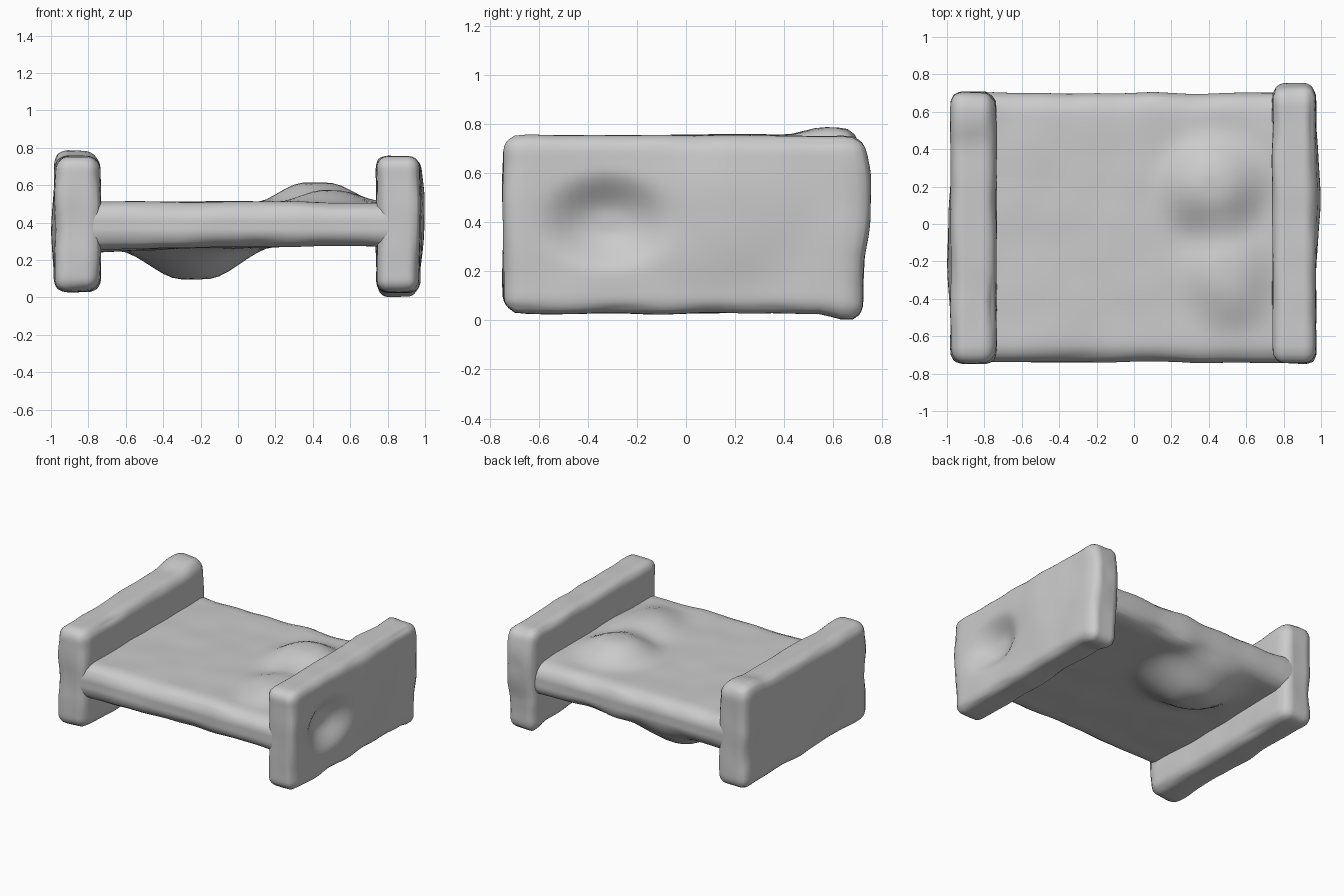
import bpy, bmesh
from mathutils import Vector, noise

if "Cube" in bpy.data.objects:
    bpy.data.objects.remove(bpy.data.objects["Cube"])


def lumpy_block(name, lo, hi, radius, pushes, open_ends=False, seed=0.0):
    """Rounded, slightly uneven block; pushes = (centre, radii, offset) soft dents and bulges."""
    lo, hi = Vector(lo), Vector(hi)
    mid, half = (lo + hi) / 2, (hi - lo) / 2
    inner = half - Vector((radius,) * 3)
    bm = bmesh.new()
    bmesh.ops.create_cube(bm, size=2)
    bmesh.ops.subdivide_edges(bm, edges=bm.edges[:], cuts=31, use_grid_fill=True)
    if open_ends:
        ends = [f for f in bm.faces if abs(f.normal.x) > 0.9]
        bmesh.ops.delete(bm, geom=ends, context='FACES')
    for v in bm.verts:
        p = Vector([v.co[i] * half[i] for i in range(3)])
        core = Vector([max(-inner[i], min(inner[i], p[i])) for i in range(3)])
        if open_ends:
            core.x = p.x
        d = p - core
        if d.length > 1e-6:
            d.normalize()
        p = mid + core + d * radius
        # soft unevenness, strongest on the rounded edges
        edge = 0.5 + 2.2 * (1 - max(abs(c) for c in d))
        p += d * 0.016 * edge * noise.noise(p * 4.5 + Vector((seed, seed, 0)))
        move = Vector()
        for centre, radii, offset in pushes:
            q = p - Vector(centre)
            t = sum((q[i] / radii[i]) ** 2 for i in range(3)) ** 0.5
            if t < 1:
                s = min(1, 1.2 * (1 - t))
                move += Vector(offset) * s * s * (3 - 2 * s)
        v.co = p + move
    bmesh.ops.recalc_face_normals(bm, faces=bm.faces[:])
    mesh = bpy.data.meshes.new(name)
    bm.to_mesh(mesh)
    bm.free()
    for f in mesh.polygons:
        f.use_smooth = True
    ob = bpy.data.objects.new(name, mesh)
    bpy.context.collection.objects.link(ob)
    return ob


# Left end board, with a raised back top corner
lumpy_block("left_end_board", (-0.98, -0.745, 0.03), (-0.735, 0.705, 0.755), 0.075,
            [((-0.9, 0.6, 0.76), (0.3, 0.2, 0.2), (0, 0, 0.03)),
             ((-0.98, -0.1, 0.4), (0.1, 0.5, 0.3), (-0.014, 0, 0))], seed=3)

# Right end board, with a hollow in its outer face and an uneven back edge
lumpy_block("right_end_board", (0.74, -0.745, 0.028), (0.972, 0.725, 0.755), 0.065,
            [((0.975, -0.32, 0.40), (0.16, 0.29, 0.22), (-0.085, 0, 0)),
             ((0.98, 0.15, 0.45), (0.12, 0.4, 0.4), (0.022, 0, 0)),
             ((0.88, 0.73, 0.5), (0.3, 0.15, 0.28), (0, 0.03, 0)),
             ((0.86, 0.68, 0.03), (0.3, 0.15, 0.15), (0, 0, -0.028))], seed=8)

# Flat bed slab, with a two-part swelling on top and a sagging bulge below
lumpy_block("bed_slab", (-0.8, -0.74, 0.265), (0.8, 0.70, 0.51), 0.1,
            [((0.42, 0.2, 0.51), (0.34, 0.33, 0.16), (0, 0, 0.105)),
             ((0.5, -0.27, 0.51), (0.3, 0.36, 0.16), (0, 0, 0.06)),
             ((-0.23, 0.34, 0.265), (0.42, 0.42, 0.2), (0, 0, -0.165)),
             ((-0.75, 0, 0.26), (0.5, 1.2, 0.12), (0, 0, -0.02)),
             ((0.6, 0, 0.26), (0.7, 1.2, 0.12), (0, 0, 0.015))],
            open_ends=True, seed=5)
